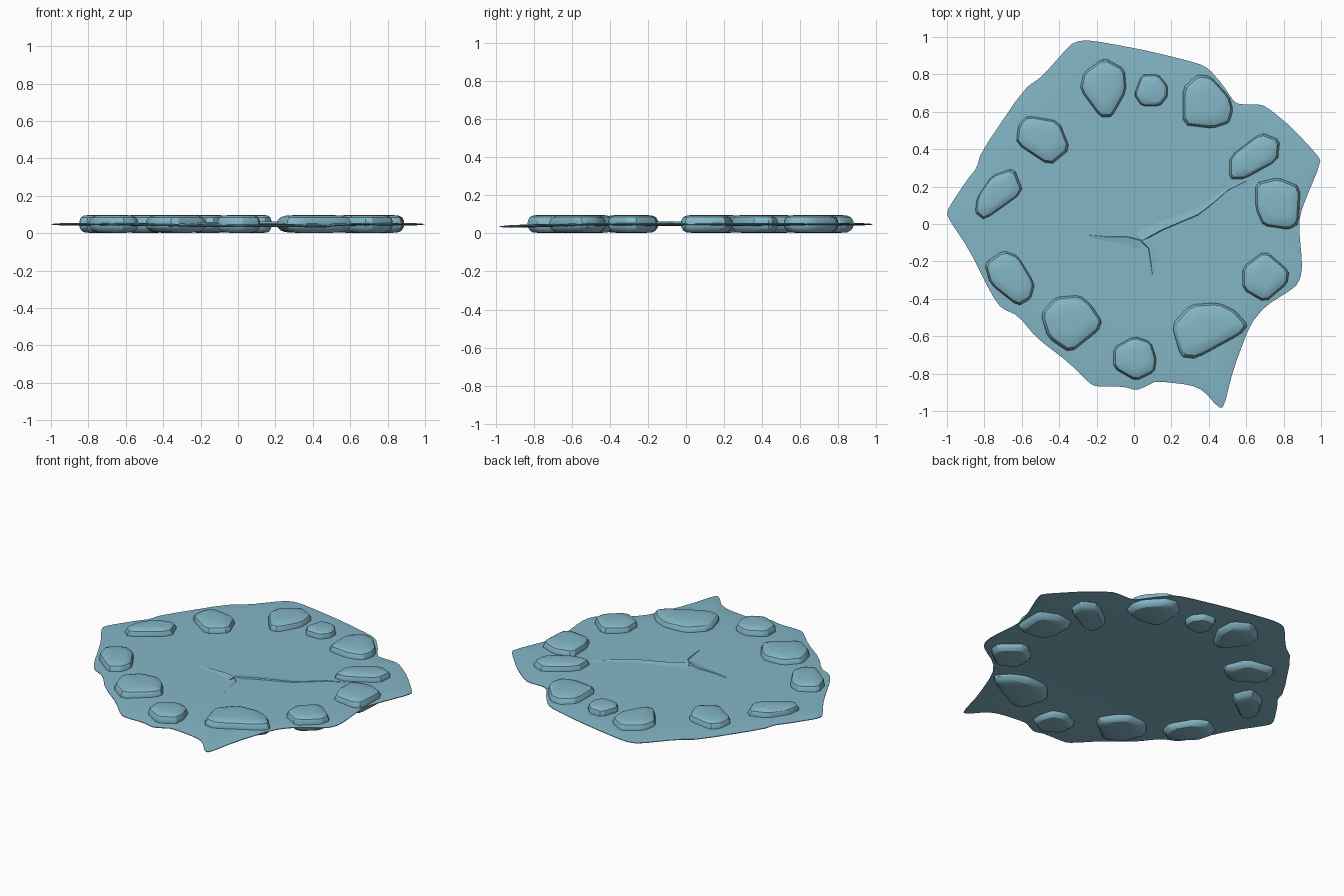
import bpy
import bmesh
from mathutils import Vector

cube = bpy.data.objects.get("Cube")
if cube:
    bpy.data.objects.remove(cube, do_unlink=True)

# One pale blue material for everything
pale_blue = bpy.data.materials.new("pale_blue")
pale_blue.use_nodes = True
colour = (0.23, 0.47, 0.57, 1)
pale_blue.diffuse_color = colour
pale_blue.node_tree.nodes["Principled BSDF"].inputs["Base Color"].default_value = colour


def finish(name, bm, angle):
    """Turn a bmesh into a shaded, coloured object."""
    bmesh.ops.recalc_face_normals(bm, faces=bm.faces)
    mesh = bpy.data.meshes.new(name)
    bm.to_mesh(mesh)
    bm.free()
    obj = bpy.data.objects.new(name, mesh)
    mesh.materials.append(pale_blue)
    bpy.context.collection.objects.link(obj)
    bpy.ops.object.select_all(action="DESELECT")
    obj.select_set(True)
    bpy.context.view_layer.objects.active = obj
    bpy.ops.object.shade_smooth_by_angle(angle=angle)
    return obj


def points(flat):
    """Pairs in hundredths of a unit become flat vectors."""
    return [Vector((x, y)) / 100 for x, y in zip(flat[::2], flat[1::2])]


def soften(outline, cut):
    """Cut every corner of a closed outline."""
    result = []
    for i, p in enumerate(outline):
        before, after = outline[i - 1], outline[(i + 1) % len(outline)]
        result += [p.lerp(before, cut), p.lerp(after, cut)]
    return result


def shell(name, outline, hub, rings, height, angle):
    """Closed solid made of scaled copies of an outline, from bottom to top."""
    bm = bmesh.new()
    loops = []
    for scale, offset in rings:
        loop = []
        for p in outline:
            q = hub.lerp(p, scale)
            loop.append(bm.verts.new((q.x, q.y, height(q) + offset)))
        loops.append(loop)
    count = len(outline)
    for low, high in zip(loops, loops[1:]):
        for i in range(count):
            j = (i + 1) % count
            bm.faces.new((low[i], low[j], high[j], high[i]))
    for loop, (scale, offset) in ((loops[0], rings[0]), (loops[-1], rings[-1])):
        middle = bm.verts.new((hub.x, hub.y, height(hub) + offset))
        for i in range(count):
            bm.faces.new((loop[i], loop[(i + 1) % count], middle))
    return finish(name, bm, angle)


def sheet_height(p):
    """Middle level of the sheet, drooping towards the front corner."""
    return 0.048 - 0.013 * max(0, -p.y - 0.5) / 0.5


# Thin ragged sheet with a tapered rim
sheet_outline = soften(points([
    100, 33, 98, 37, 84, 52, 73, 61, 68, 64, 56, 64, 53, 66, 47, 75, 40, 83, 34, 86,
    10, 92, -5, 95, -22, 98, -29, 98, -34, 96, -49, 79, -59, 72, -82, 38, -84, 30,
    -89, 24, -99, 9, -100, 5, -98, 1, -88, -14, -76, -38, -71, -45, -62, -49,
    -52, -61, -35, -74, -24, -85, -20, -87, -5, -87, 1, -89, 6, -87, 12, -84,
    30, -86, 37, -89, 45, -98, 48, -98, 53, -78, 62, -54, 70, -44, 86, -34,
    89, -29, 90, -22, 88, 0, 90, 9]), 0.2)
hub = Vector((0.05, -0.08))
rim = [(0.3, 0.008), (0.6, 0.008), (0.85, 0.008), (0.95, 0.006), (1, 0.002)]
sheet_rings = [(s, -o) for s, o in rim] + [(s, o) for s, o in reversed(rim)]
shell("sheet", sheet_outline, hub, sheet_rings, sheet_height, 0.6)

# Rounded stones that pass through the sheet: steep wall, bevel, domed crown
stone_rings = [(0.45, 0.002), (0.78, 0.006), (0.9, 0.016), (0.98, 0.032), (1, 0.05),
               (0.98, 0.068), (0.91, 0.085), (0.76, 0.094), (0.45, 0.098)]


def stone(place, flat):
    outline = points(flat)
    middle = sum(outline, Vector((0, 0))) / len(outline)
    shell(place + "_stone", soften(outline, 0.15), middle, stone_rings,
          lambda p: 0, 0.45)


stone("back", [-16, 89, -5, 83, -4, 71, -12, 57, -18, 57, -29, 72, -27, 81])
stone("small_back", [4, 80, 13, 80, 18, 74, 18, 68, 14, 63, 4, 63, 0, 69])
stone("back_left", [34, 80, 41, 79, 51, 68, 53, 61, 51, 54, 42, 51, 26, 53, 26, 73])
stone("upper_left", [68, 49, 78, 45, 77, 34, 59, 24, 51, 24, 51, 36])
stone("left", [77, 25, 89, 20, 88, 0, 83, -3, 69, -1, 65, 8, 65, 22])
stone("lower_left", [70, -14, 83, -25, 82, -32, 70, -42, 58, -35, 58, -23])
stone("front_left", [30, -43, 45, -42, 54, -46, 61, -54, 57, -59, 33, -72, 25, -71, 20, -54])
stone("front", [0, -60, 9, -63, 12, -72, 11, -79, 1, -84, -11, -77, -11, -66])
stone("front_right", [-42, -39, -29, -38, -23, -43, -17, -52, -19, -57, -34, -69, -46, -61, -50, -48])
stone("lower_right", [-70, -14, -62, -17, -53, -32, -55, -40, -62, -44, -77, -32, -80, -21])
stone("right", [-64, 30, -59, 17, -80, 2, -85, 6, -84, 14, -76, 26])
stone("upper_right", [-57, 58, -40, 55, -34, 40, -45, 31, -63, 43, -62, 53])


def crease(name, flat):
    """Low fold in the sheet: steep on one side, gentle on the other."""
    path = points(flat)
    bm = bmesh.new()
    rows = []
    for i, p in enumerate(path):
        along = path[min(i + 1, len(path) - 1)] - path[max(i - 1, 0)]
        side = Vector((along.y, -along.x)).normalized()
        fade = 1 - i / len(path)
        row = []
        for across, lift in ((-0.06, -0.001), (0, 0.008 * fade), (0.006, -0.001)):
            q = p + side * across * fade
            row.append(bm.verts.new((q.x, q.y, 0.056 + lift)))
        rows.append(row)
    for a, b in zip(rows, rows[1:]):
        for i in range(3):
            j = (i + 1) % 3
            bm.faces.new((a[i], a[j], b[j], b[i]))
    bm.faces.new(rows[0])
    bm.faces.new(rows[-1])
    finish(name, bm, 0.3)


# Three folds meeting near the middle
crease("long_crease", [4, -9, 15, -3, 34, 5, 42, 11, 50, 18, 60, 23])
crease("front_crease", [4, -9, 8, -13, 9, -20, 10, -28])
crease("side_crease", [4, -9, -4, -7, -14, -7, -24, -6])
